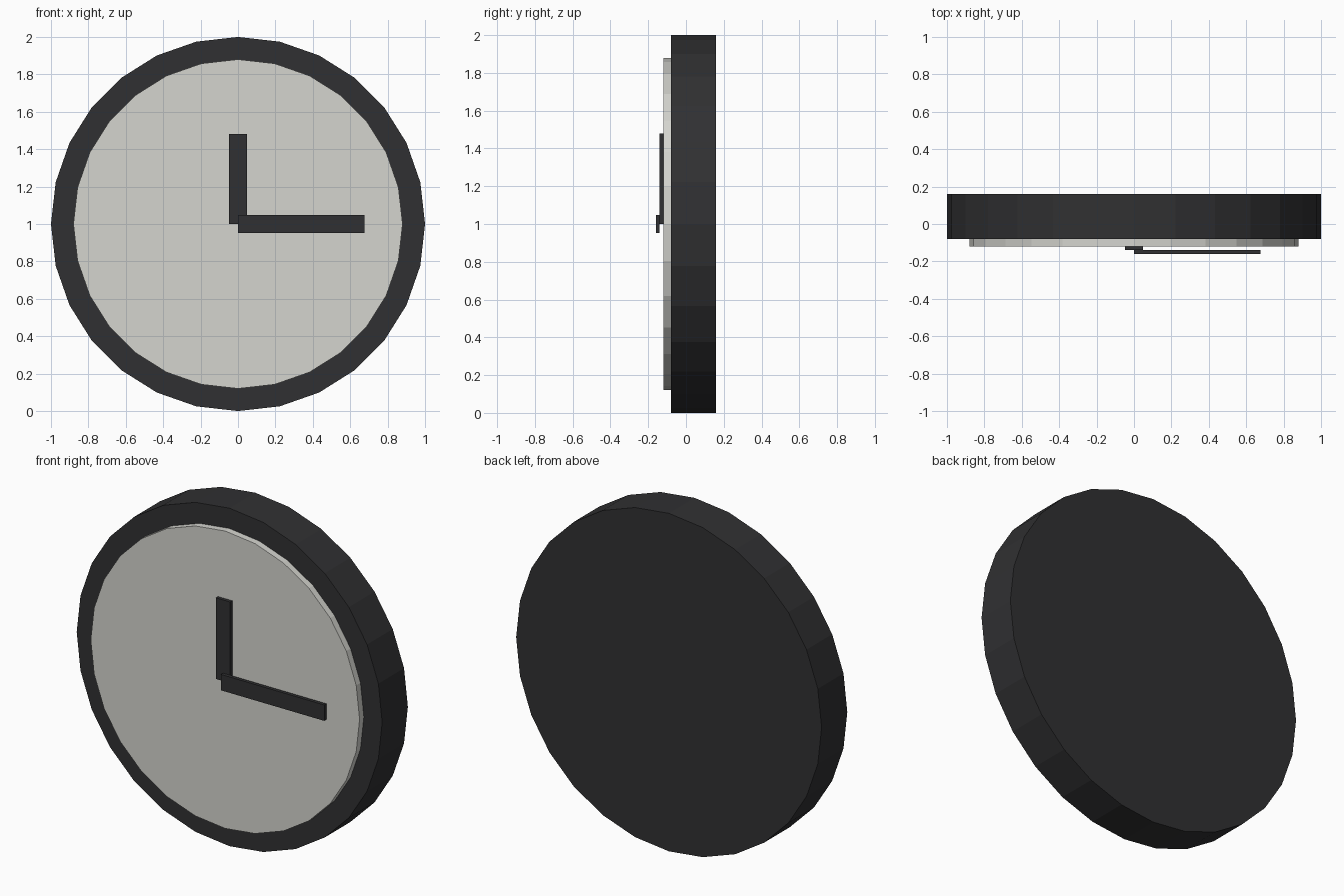
import bpy
from math import pi

if "Cube" in bpy.data.objects:
    bpy.data.objects.remove(bpy.data.objects["Cube"])


def material(name, color):
    mat = bpy.data.materials.new(name)
    mat.diffuse_color = (*color, 1)
    mat.use_nodes = True
    mat.node_tree.nodes["Principled BSDF"].inputs["Base Color"].default_value = mat.diffuse_color
    return mat


dark = material("dark", (0.03, 0.03, 0.032))
pale = material("pale", (0.66, 0.66, 0.62))


def disc(name, radius, y0, y1, mat):
    bpy.ops.mesh.primitive_cylinder_add(
        vertices=28, radius=radius, depth=y1 - y0,
        location=(0, (y0 + y1) / 2, 1), rotation=(pi / 2, 0, 0))
    ob = bpy.context.object
    ob.name = name
    ob.data.materials.append(mat)


def box(name, lo, hi, mat):
    bpy.ops.mesh.primitive_cube_add(
        size=1, location=[(a + b) / 2 for a, b in zip(lo, hi)])
    ob = bpy.context.object
    ob.name = name
    ob.scale = [b - a for a, b in zip(lo, hi)]
    bpy.ops.object.transform_apply(location=False, rotation=False, scale=True)
    ob.data.materials.append(mat)


# Case and raised dial
disc("clock_case", 1.0, -0.08, 0.16, dark)
disc("clock_dial", 0.88, -0.12, -0.08, pale)

# Hands, the minute hand lying in front of the hour hand
box("hour_hand", (-0.047, -0.14, 1.0), (0.047, -0.12, 1.48), dark)
box("minute_hand", (0, -0.16, 0.953), (0.677, -0.14, 1.047), dark)
